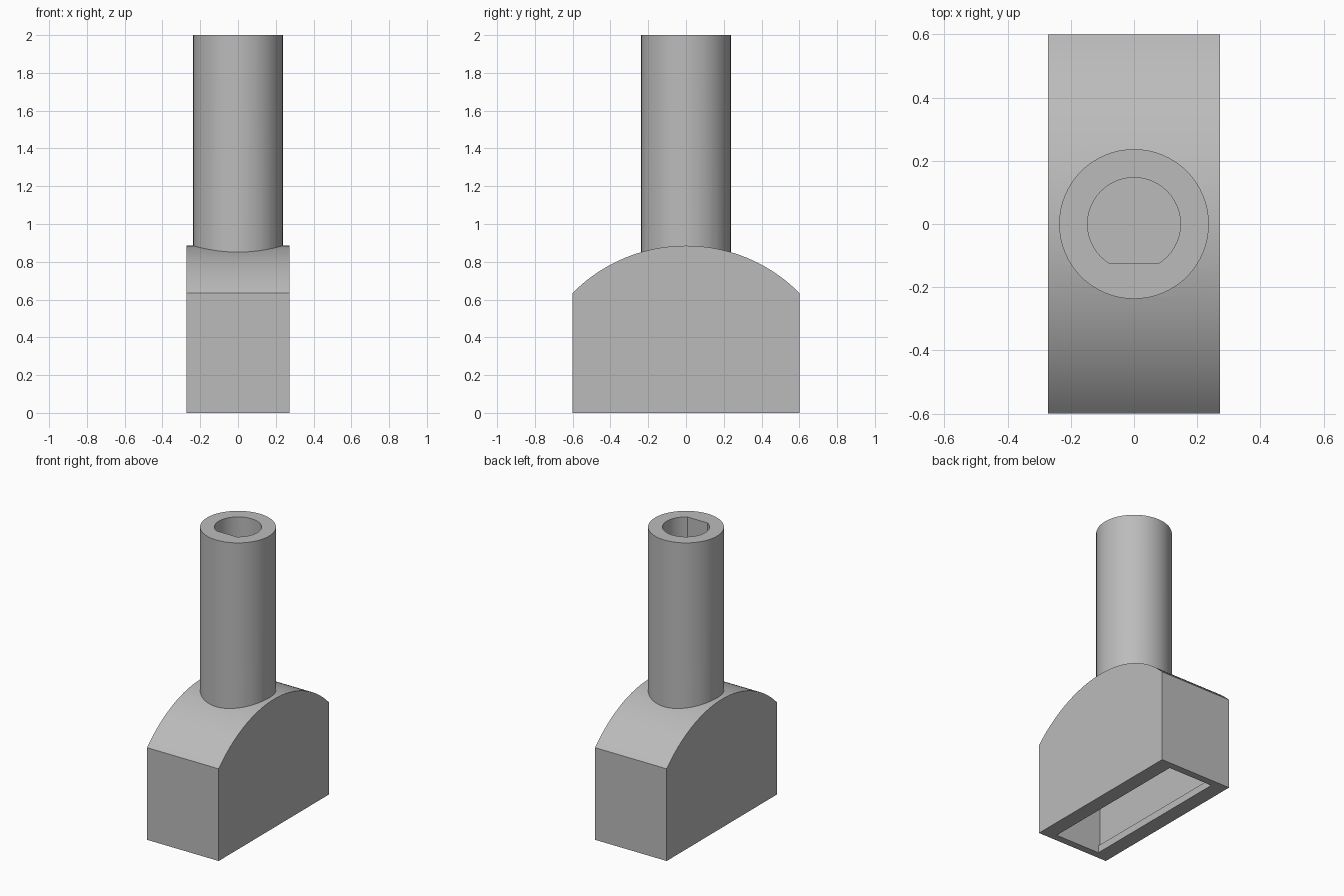
import bpy, bmesh, math
from mathutils import Matrix

if "Cube" in bpy.data.objects:
    bpy.data.objects.remove(bpy.data.objects["Cube"])

grey = bpy.data.materials.new("plain_grey")
grey.use_nodes = True
grey.diffuse_color = (0.5, 0.5, 0.5, 1)
grey.node_tree.nodes["Principled BSDF"].inputs["Base Color"].default_value = (0.5, 0.5, 0.5, 1)


def prism(name, outline, low, high, along_x=False):
    """Extrude a 2D outline along z, or along x when the outline is (y, z)."""
    bm = bmesh.new()
    place = (lambda u, v: (low, u, v)) if along_x else (lambda u, v: (u, v, low))
    face = bm.faces.new([bm.verts.new(place(u, v)) for u, v in outline])
    new = bmesh.ops.extrude_face_region(bm, geom=[face])["geom"]
    step = (high - low, 0, 0) if along_x else (0, 0, high - low)
    bmesh.ops.translate(bm, vec=step, verts=[g for g in new if isinstance(g, bmesh.types.BMVert)])
    bmesh.ops.recalc_face_normals(bm, faces=bm.faces)
    mesh = bpy.data.meshes.new(name)
    bm.to_mesh(mesh)
    bm.free()
    mesh.materials.append(grey)
    obj = bpy.data.objects.new(name, mesh)
    bpy.context.collection.objects.link(obj)
    return obj


def arc(radius, start, end, steps, centre=(0, 0)):
    angles = [start + (end - start) * i / steps for i in range(steps + 1)]
    return [(centre[0] + radius * math.cos(a), centre[1] + radius * math.sin(a)) for a in angles]


def box_outline(x, y):
    return [(-x, -y), (x, -y), (x, y), (-x, y)]


def combine(target, other, operation):
    """Apply a boolean and remove the helper solid."""
    mod = target.modifiers.new(operation, 'BOOLEAN')
    mod.object, mod.operation, mod.solver = other, operation, 'EXACT'
    bpy.context.view_layer.objects.active = target
    bpy.ops.object.modifier_apply(modifier=mod.name)
    bpy.data.objects.remove(other)


# Arched housing
half_length, shoulder, crown = 0.6, 0.635, 0.885
rise = crown - shoulder
radius = (half_length ** 2 + rise ** 2) / (2 * rise)
sweep = math.asin(half_length / radius)
arch = arc(radius, math.pi / 2 - sweep, math.pi / 2 + sweep, 40, (0, crown - radius))
housing = prism("housing", [(-half_length, 0), (half_length, 0)] + arch, -0.273, 0.273, True)

# Round stem rising out of the housing
stem = prism("stem", arc(0.237, 0, math.tau, 64)[:-1], 0.6, 2)
combine(housing, stem, 'UNION')

# D-shaped blind socket in the stem
bore, flat = 0.147, -0.125
corner = math.asin(flat / bore)
socket = prism("socket_cutter", arc(bore, corner, math.pi - corner, 48), 1.2, 2.1)
combine(housing, socket, 'DIFFERENCE')

# Open cavity underneath, wider above a thin retaining lip
combine(housing, prism("mouth_cutter", box_outline(0.17, 0.55), -0.1, 0.1), 'DIFFERENCE')
combine(housing, prism("cavity_cutter", box_outline(0.185, 0.55), 0.05, 0.55), 'DIFFERENCE')

housing.name = "housing_with_stem"
bpy.ops.object.select_all(action='DESELECT')
housing.select_set(True)
bpy.context.view_layer.objects.active = housing
bpy.ops.object.shade_smooth_by_angle(angle=math.radians(30))
